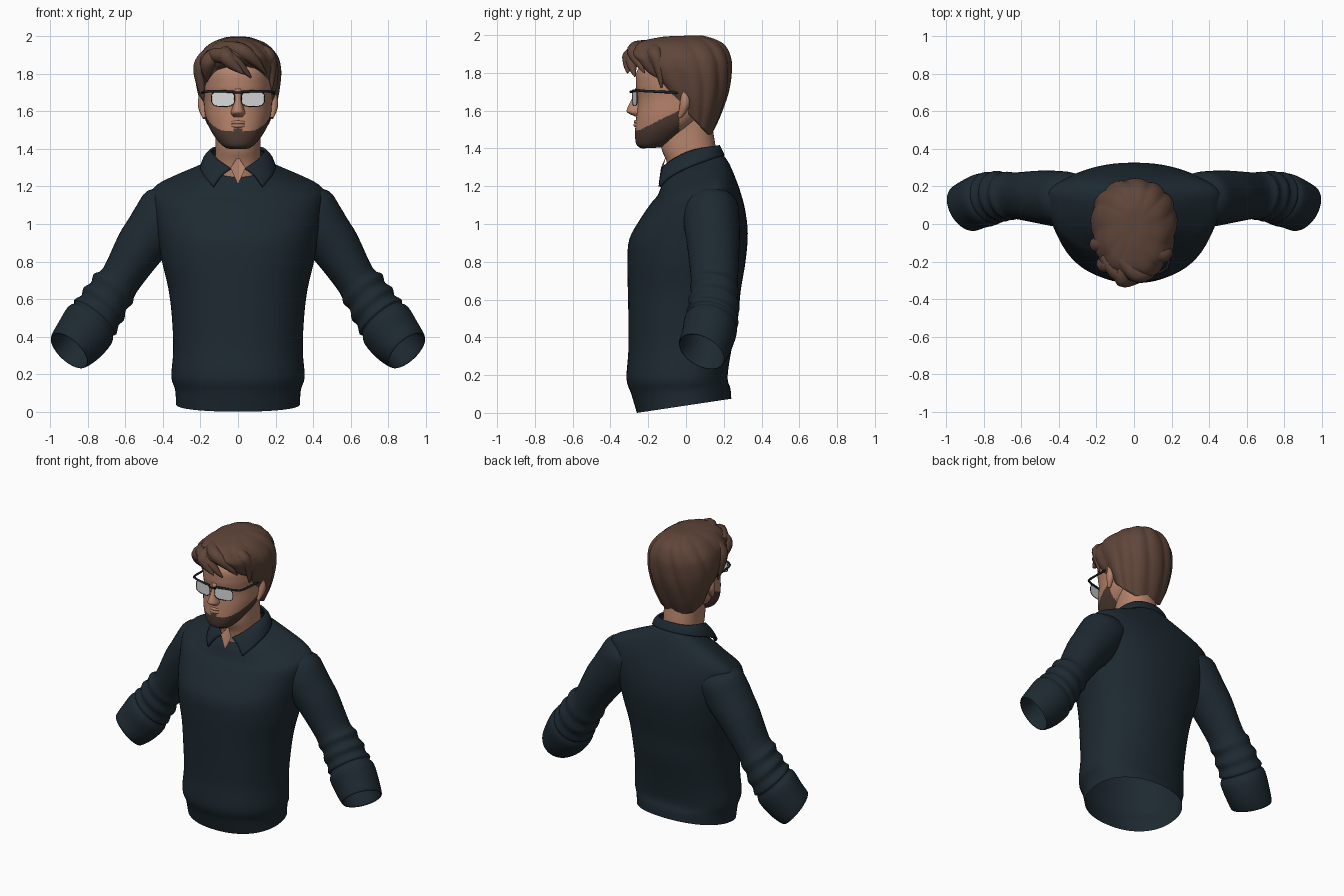
import bpy, bmesh, math
from mathutils import Vector

if "Cube" in bpy.data.objects:
    bpy.data.objects.remove(bpy.data.objects["Cube"])


def material(name, rgb):
    m = bpy.data.materials.new(name)
    m.diffuse_color = (*rgb, 1)
    m.use_nodes = True
    m.node_tree.nodes["Principled BSDF"].inputs["Base Color"].default_value = m.diffuse_color
    return m


KNIT = material("navy knit", (0.0125, 0.0225, 0.0305))
SKIN = material("skin", (0.46, 0.225, 0.145))
HAIR = material("brown hair", (0.115, 0.06, 0.041))
BEARD = material("dark beard", (0.075, 0.043, 0.031))
FRAME = material("black frame", (0.012, 0.016, 0.02))
LENS = material("pale lens", (0.7, 0.7, 0.7))


def add_object(name, data, *mats):
    for m in mats:
        data.materials.append(m)
    ob = bpy.data.objects.new(name, data)
    bpy.context.collection.objects.link(ob)
    return ob


def mirror(ob):
    ob.modifiers.new("mirror", 'MIRROR')
    return ob


def smooth_rows(rows, steps):
    """Catmull-Rom interpolation of rows of parameters."""
    out = []
    for i in range(len(rows) - 1):
        quad = [rows[max(i - 1, 0)], rows[i], rows[i + 1], rows[min(i + 2, len(rows) - 1)]]
        for k in range(steps):
            t = k / steps
            out.append([0.5 * (2 * b + (c - a) * t + (2 * a - 5 * b + 4 * c - d) * t * t
                               + (3 * b - a - 3 * c + d) * t ** 3) for a, b, c, d in zip(*quad)])
    return out + [list(rows[-1])]


def body_ring(zf, zb, hx, yf, yb, yc, e=2.2, n=64):
    """Tilted superellipse: front/back height, half width, front, back and widest y."""
    pts = []
    for i in range(n):
        c, s = math.cos(math.tau * i / n), math.sin(math.tau * i / n)
        t = math.copysign(abs(s) ** (2 / e), s)
        y = yc + t * ((yb - yc) if t > 0 else (yc - yf))
        x = hx * math.copysign(abs(c) ** (2 / e), c)
        pts.append(Vector((x, y, zf + (zb - zf) * (y - yf) / (yb - yf))))
    return pts


def loft(name, rings, *mats, caps=(False, False), rule=None):
    bm = bmesh.new()
    vs = [[bm.verts.new(p) for p in r] for r in rings]
    n = len(rings[0])
    for a, b in zip(vs, vs[1:]):
        for i in range(n):
            bm.faces.new((a[i], a[(i + 1) % n], b[(i + 1) % n], b[i]))
    if caps[0]:
        bm.faces.new(vs[0])
    if caps[1]:
        bm.faces.new(vs[-1])
    bmesh.ops.recalc_face_normals(bm, faces=bm.faces)
    for f in bm.faces:
        f.smooth = True
        if rule:
            f.material_index = rule(f.calc_center_median())
    me = bpy.data.meshes.new(name)
    bm.to_mesh(me)
    bm.free()
    return add_object(name, me, *mats)


def tube(name, pts, radii, mat, cyclic=False, kind='POLY'):
    cu = bpy.data.curves.new(name, 'CURVE')
    cu.dimensions, cu.bevel_depth, cu.bevel_resolution, cu.use_fill_caps = '3D', 1, 3, True
    sp = cu.splines.new(kind)
    sp.points.add(len(pts) - 1)
    for i, p in enumerate(pts):
        sp.points[i].co = (*p, 1)
        sp.points[i].radius = radii[i] if isinstance(radii, (list, tuple)) else radii
    sp.use_cyclic_u = cyclic
    if kind == 'NURBS':
        sp.order_u, sp.use_endpoint_u = 3, True
    return add_object(name, cu, mat)


# Sweater body: open hem, straight sloping shoulders
torso = [(0.0, 0.075, .33, -.26, .24, 0), (.10, .13, .335, -.29, .235, 0),
         (.18, .19, .355, -.315, .22, 0), (.33, .33, .345, -.305, .24, 0),
         (.5, .5, .352, -.305, .275, 0), (.65, .65, .37, -.308, .29, .02),
         (.8, .8, .405, -.31, .315, .04), (.92, .95, .43, -.30, .327, .08),
         (1.03, 1.08, .455, -.24, .312, .12), (1.11, 1.18, .465, -.185, .285, .14),
         (1.145, 1.235, .43, -.155, .265, .14), (1.175, 1.285, .345, -.14, .245, .12),
         (1.215, 1.335, .24, -.125, .22, .08), (1.25, 1.38, .14, -.1, .185, .04)]
loft("sweater_body", [body_ring(*r) for r in smooth_rows(torso, 4)], KNIT)


# Sleeves: pushed-up folds, wide cuff, open end (x, y, z, half width, half depth)
def sleeve_ring(x, y, z, hw, hd, n=40):
    t = min(max((x - .36) / .53, 0), 1)
    a, b = math.radians(30 + 13 * t), math.radians(25) * t * t
    u, axis = Vector((math.cos(a), 0, math.sin(a))), Vector((math.sin(a), 0, -math.cos(a)))
    v = Vector((0, math.cos(b), 0)) + axis * math.sin(b)
    return [Vector((x, y, z)) + u * hw * math.cos(math.tau * i / n)
            + v * hd * math.sin(math.tau * i / n) for i in range(n)]


sleeve = [(.25, .13, 1.14, .13, .10), (.35, .135, 1.10, .153, .14), (.41, .135, 1.02, .152, .148),
          (.46, .14, .95, .145, .145),
          (.525, .145, .87, .132, .138), (.63, .15, .70, .11, .125), (.665, .15, .655, .13, .13),
          (.69, .15, .615, .118, .125), (.715, .148, .575, .138, .138), (.735, .145, .54, .127, .13),
          (.76, .14, .505, .145, .142), (.768, .138, .492, .132, .13), (.79, .13, .46, .152, .145),
          (.845, .11, .385, .145, .14), (.895, .085, .33, .127, .135), (.885, .09, .34, .116, .125),
          (.78, .13, .47, .11, .11)]
mirror(loft("sleeves", [sleeve_ring(*r) for r in smooth_rows(sleeve, 3)], KNIT, caps=(True, True)))

# Collar: folded flap with pointed tips, one half mirrored
top = [(.04, -.128, 1.30), (.10, -.09, 1.335), (.145, 0, 1.385), (.15, .08, 1.405),
       (.11, .165, 1.415), (0, .185, 1.42)]
low = [(.135, -.145, 1.20), (.18, -.1, 1.25), (.207, -.01, 1.295), (.2, .09, 1.33),
       (.14, .185, 1.36), (0, .215, 1.365)]
bm = bmesh.new()
rows = [[bm.verts.new(p) for p in top],
        [bm.verts.new((Vector(a) + Vector(b)) / 2 + Vector((.008, 0, .012)) * (a[0] > 0))
         for a, b in zip(top, low)],
        [bm.verts.new(p) for p in low]]
for a, b in zip(rows, rows[1:]):
    for i in range(5):
        bm.faces.new((a[i], b[i], b[i + 1], a[i + 1])).smooth = True
me = bpy.data.meshes.new("collar")
bm.to_mesh(me)
bm.free()
collar = mirror(add_object("collar", me, KNIT))
sub = collar.modifiers.new("subdivide", 'SUBSURF')
sub.levels = sub.render_levels = 2
sub.boundary_smooth = 'PRESERVE_CORNERS'
collar.modifiers.new("thickness", 'SOLIDIFY').thickness = 0.014

# Neck and the skin showing in the open neckline
neck = [(1.2, 1.2, .12, -.09, .15, .03), (1.32, 1.34, .122, -.1, .16, .03),
        (1.4, 1.42, .12, -.13, .155, .03), (1.5, 1.52, .12, -.13, .14, .03),
        (1.62, 1.62, .13, -.13, .14, .03)]
loft("neck", [body_ring(*r) for r in smooth_rows(neck, 4)], SKIN)
me = bpy.data.meshes.new("neckline_skin")
me.from_pydata([(0, -.145, 1.21), (.04, -.132, 1.3), (0, -.105, 1.36), (-.04, -.132, 1.3)],
               [], [(0, 1, 2), (0, 2, 3)])
add_object("neckline_skin", me, SKIN)


# Head with the beard coloured along the jaw line
def beard_rule(p):
    edge = 1.52 + .5 * (max(p.y, -.25) + .2)
    goatee = abs(p.x) < .025 and p.z < 1.508
    return int((p.y < -.035 and p.z < edge) or goatee)


head = [(1.4, 1.405, .06, -.235, -.13, -.18), (1.42, 1.445, .1, -.262, -.06, -.14),
        (1.475, 1.535, .15, -.27, .06, -.07), (1.56, 1.6, .175, -.264, .12, -.03),
        (1.66, 1.67, .182, -.255, .17, 0), (1.74, 1.74, .187, -.265, .19, 0),
        (1.82, 1.82, .18, -.255, .19, 0), (1.9, 1.9, .13, -.18, .15, 0), (1.93, 1.93, .06, -.08, .06, 0)]
loft("head", [body_ring(*r, n=160) for r in smooth_rows(head, 16)], SKIN, BEARD,
     caps=(True, True), rule=beard_rule)

# Nose, lips and ears
nose = [(1.57, 1.57, .025, -.272, -.22, -.25), (1.59, 1.59, .038, -.31, -.22, -.25),
        (1.61, 1.61, .034, -.312, -.22, -.25), (1.66, 1.66, .02, -.288, -.22, -.25),
        (1.72, 1.72, .02, -.268, -.22, -.25)]
loft("nose", [body_ring(*r, n=24) for r in smooth_rows(nose, 4)], SKIN, caps=(True, True))
for z, r in ((1.541, .010), (1.524, .012)):
    tube("lip", [(-.05, -.25, z), (-.02, -.266, z), (.02, -.266, z), (.05, -.25, z)],
         [.003, r, r, .003], SKIN, kind='NURBS')
for s in (-1, 1):
    tube("ear", [(s * .178, -.035, 1.565), (s * .186, -.015, 1.60), (s * .19, .0, 1.66),
                 (s * .184, -.01, 1.71)], [.01, .022, .03, .015], SKIN, kind='NURBS')

# Hair: tilted cap with grooves that swirl round the head
hair = [(1.85, 1.46, .17, -.243, .13, .02), (1.86, 1.56, .205, -.268, .175, .02),
        (1.88, 1.68, .222, -.285, .217, .02), (1.90, 1.78, .224, -.297, .235, .02),
        (1.925, 1.875, .205, -.285, .235, .02), (1.965, 1.955, .15, -.24, .195, 0),
        (1.99, 1.995, .07, -.13, .1, 0), (1.995, 1.998, .02, -.05, .03, 0)]
rings = [body_ring(*r, n=120) for r in smooth_rows(hair, 5)]
for j, ring in enumerate(rings):
    for i, p in enumerate(ring):
        k = .975 + .05 * abs(math.sin(6 * math.tau * i / 120 + .11 * j))
        p.x, p.y = p.x * k, p.y * k
loft("hair_cap", rings, HAIR, caps=(True, True))

# Loose locks: swept fringe and temples
locks = [[(-.16, -.17, 1.89), (-.1, -.27, 1.91), (.0, -.295, 1.86), (.07, -.27, 1.78)],
         [(-.1, -.13, 1.94), (-.02, -.27, 1.94), (.08, -.275, 1.89), (.15, -.22, 1.8)],
         [(-.05, -.18, 1.92), (-.08, -.29, 1.91), (-.03, -.305, 1.85), (.03, -.31, 1.8)],
         [(-.08, -.18, 1.92), (-.15, -.23, 1.89), (-.17, -.2, 1.82), (-.165, -.17, 1.76)],
         [(.05, -.12, 1.94), (.14, -.18, 1.92), (.185, -.14, 1.86), (.18, -.13, 1.72)],
         [(-.12, -.08, 1.93), (-.19, -.12, 1.88), (-.205, -.1, 1.78), (-.185, -.09, 1.66)]]
for pts in locks:
    tube("hair_lock", pts, [.03, .046, .036, .004], HAIR, kind='NURBS')


# Glasses: lenses, thin rims, brow bar and temples
def lens_y(x):
    return -.283 + .2 * (abs(x) - .02)


for s in (-1, 1):
    pts = []
    for i in range(32):
        c, q = math.cos(math.tau * i / 32), math.sin(math.tau * i / 32)
        x = s * (.08 + .062 * math.copysign(abs(c) ** .6, c))
        pts.append((x, lens_y(x), 1.668 + .042 * math.copysign(abs(q) ** .7, q)))
    me = bpy.data.meshes.new("lens")
    me.from_pydata(pts, [], [list(range(32))])
    add_object("lens", me, LENS)
    tube("rim", pts, .0022, FRAME, cyclic=True)
    tube("temple", [(s * .025, lens_y(.025) + .002, 1.705), (s * .14, lens_y(.14) + .002, 1.708),
                    (s * .176, -.235, 1.705), (s * .186, -.2, 1.703), (s * .192, -.03, 1.695)],
         .007, FRAME)
tube("bridge", [(-.025, -.283, 1.7), (0, -.293, 1.7), (.025, -.283, 1.7)], .006, FRAME)
